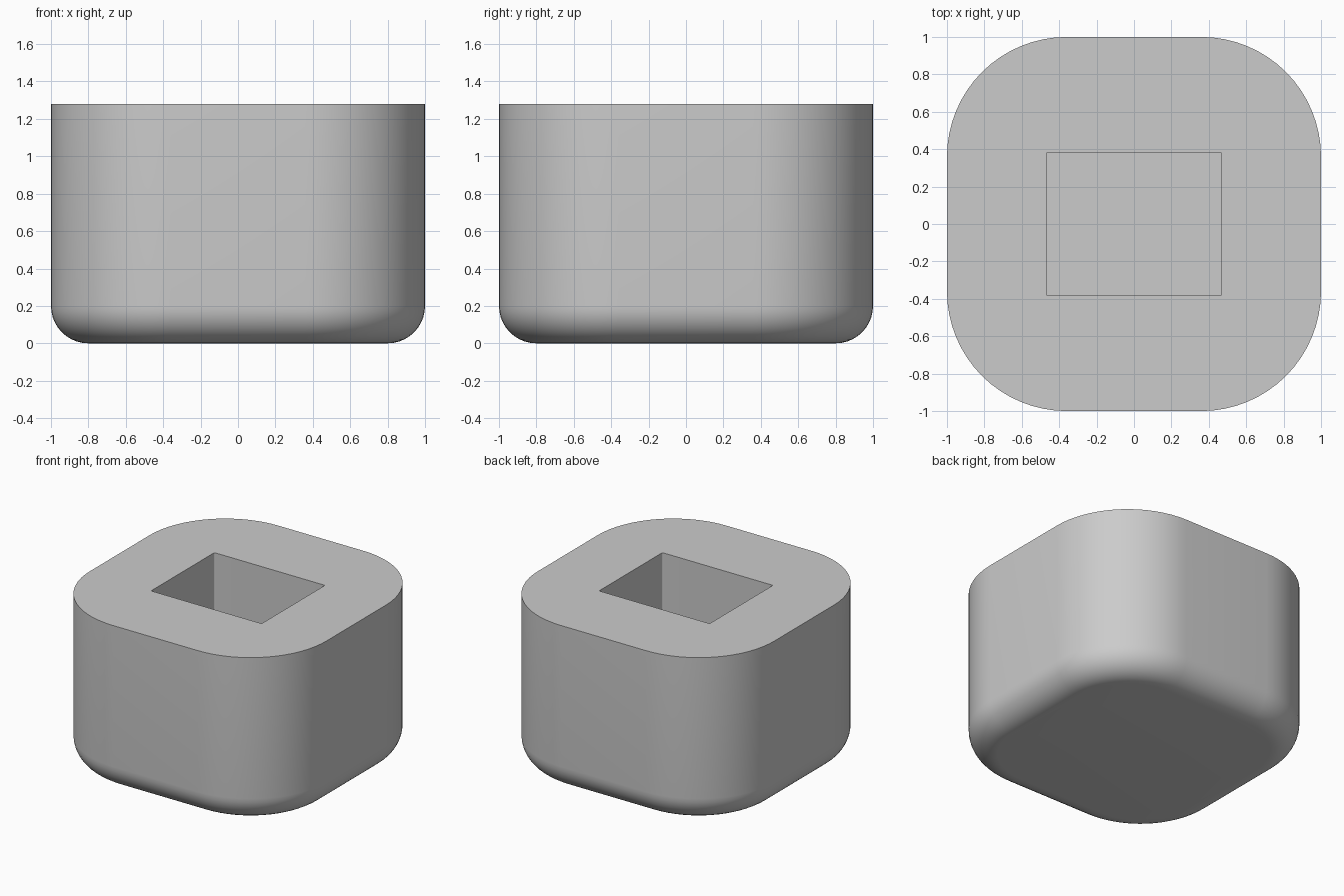
import bpy
import bmesh
from math import sin, cos, pi

cube = bpy.data.objects.get("Cube")
if cube:
    bpy.data.objects.remove(cube, do_unlink=True)

HEIGHT = 1.28
CORNER = 0.64          # plan corner radius
FILLET = 0.2           # rounding of the lower edge
POCKET_X, POCKET_Y = 0.468, 0.383
POCKET_FLOOR = 0.32
CORNER_STEPS = 16
FILLET_STEPS = 10


def ring(bm, half_x, half_y, radius, z):
    """Rounded rectangle of vertices, counter-clockwise from above."""
    verts = []
    for quarter, (sx, sy) in enumerate([(1, 1), (-1, 1), (-1, -1), (1, -1)]):
        for i in range(CORNER_STEPS + 1):
            a = (quarter + i / CORNER_STEPS) * pi / 2
            verts.append(bm.verts.new((sx * (half_x - radius) + radius * cos(a),
                                       sy * (half_y - radius) + radius * sin(a), z)))
    return verts


bm = bmesh.new()
rings = []

# Rounded lower edge, ending at the straight wall
for i in range(FILLET_STEPS + 1):
    a = i / FILLET_STEPS * pi / 2
    inset = FILLET * (1 - sin(a))
    rings.append(ring(bm, 1 - inset, 1 - inset, CORNER - inset, FILLET * (1 - cos(a))))

# Top rim, then down into the pocket
rings.append(ring(bm, 1, 1, CORNER, HEIGHT))
for z in (HEIGHT, POCKET_FLOOR):
    rings.append(ring(bm, POCKET_X, POCKET_Y, 0.01, z))

# Skin between neighbouring rings, then close underside and pocket floor
for low, high in zip(rings, rings[1:]):
    n = len(low)
    for i in range(n):
        j = (i + 1) % n
        bm.faces.new((low[i], low[j], high[j], high[i]))
bm.faces.new(reversed(rings[0]))
bm.faces.new(rings[-1])

mesh = bpy.data.meshes.new("foot_cap")
bm.to_mesh(mesh)
bm.free()
foot_cap = bpy.data.objects.new("foot_cap", mesh)
bpy.context.collection.objects.link(foot_cap)

# Plain grey material
grey = bpy.data.materials.new("light_grey")
grey.use_nodes = True
colour = (0.6, 0.6, 0.6, 1)
grey.diffuse_color = colour
grey.node_tree.nodes["Principled BSDF"].inputs["Base Color"].default_value = colour
mesh.materials.append(grey)

# Smooth walls with sharp rims
bpy.ops.object.select_all(action="DESELECT")
foot_cap.select_set(True)
bpy.context.view_layer.objects.active = foot_cap
bpy.ops.object.shade_smooth_by_angle(angle=pi / 6)
